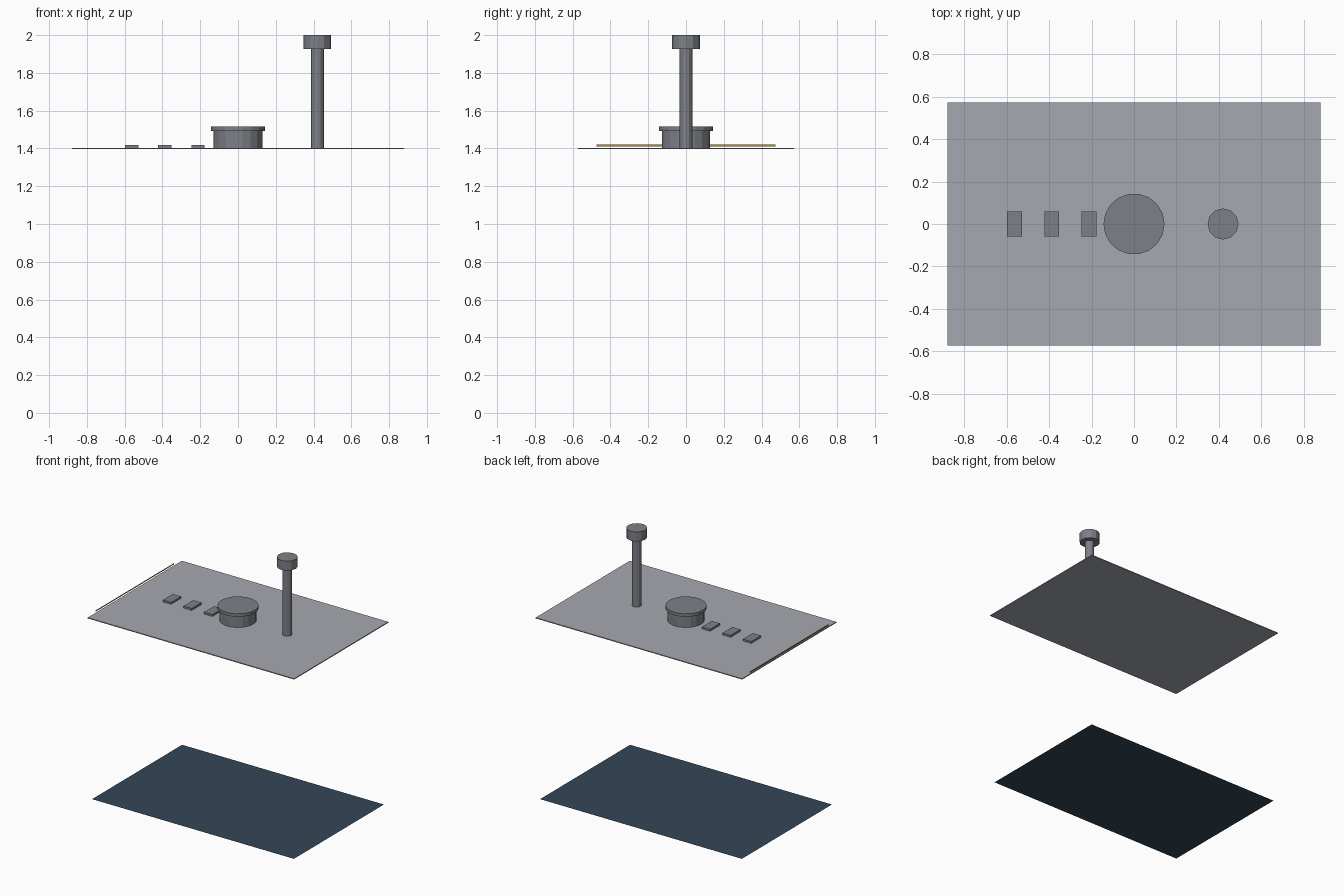
import bpy, bmesh, math
from mathutils import Matrix, Vector

if "Cube" in bpy.data.objects:
    bpy.data.objects.remove(bpy.data.objects["Cube"])


def material(name, rgb):
    m = bpy.data.materials.new(name)
    m.diffuse_color = (*rgb, 1)
    m.use_nodes = True
    m.node_tree.nodes["Principled BSDF"].inputs["Base Color"].default_value = m.diffuse_color
    return m


LIGHT = material("light_grey", (0.38, 0.395, 0.44))
GREY = material("mid_grey", (0.205, 0.216, 0.243))
BLUE = material("dark_blue", (0.034, 0.063, 0.10))
GOLD = material("gold", (0.45, 0.28, 0.06))
ROOF = 1.4


def finish(bm, name, mat):
    me = bpy.data.meshes.new(name)
    bm.to_mesh(me)
    bm.free()
    me.materials.append(mat)
    ob = bpy.data.objects.new(name, me)
    bpy.context.collection.objects.link(ob)
    return ob


def box(name, mat, lo, hi):
    bm = bmesh.new()
    size = [b - a for a, b in zip(lo, hi)]
    mid = [(a + b) / 2 for a, b in zip(lo, hi)]
    bmesh.ops.create_cube(bm, size=1, matrix=Matrix.Translation(mid) @ Matrix.Diagonal((*size, 1)))
    return finish(bm, name, mat)


def cylinder(name, mat, x, r, z0, z1, sides):
    bm = bmesh.new()
    turn = Matrix.Rotation(math.pi / 2, 4, 'Z')  # a vertex on the x axis
    bmesh.ops.create_cone(bm, cap_ends=True, segments=sides, radius1=r, radius2=r, depth=z1 - z0,
                          matrix=Matrix.Translation((x, 0, (z0 + z1) / 2)) @ turn)
    return finish(bm, name, mat)


def quad(name, mat, corners):
    bm = bmesh.new()
    bm.faces.new([bm.verts.new(Vector(c)) for c in corners])
    return finish(bm, name, mat)


def sheet(name, mat, hx, hy, z, up):
    c = [(-hx, -hy, z), (hx, -hy, z), (hx, hy, z), (-hx, hy, z)]
    return quad(name, mat, c if up else c[::-1])


# Open-sided body: only its floor and its ceiling under the roof plate
sheet("body_floor", BLUE, 0.86, 0.548, 0.0, False)
sheet("body_ceiling", BLUE, 0.86, 0.548, ROOF - 0.002, True)

# Roof plate
box("roof_plate", LIGHT, (-0.88, -0.573, ROOF - 0.004), (0.88, 0.573, ROOF + 0.003))

# Central drum vent with overhanging lid
cylinder("vent_drum", GREY, 0, 0.13, ROOF, 1.492, 18)
cylinder("vent_lid", GREY, 0, 0.144, 1.492, 1.515, 18)

# Tall pipe with cap
cylinder("pipe", GREY, 0.42, 0.034, ROOF, 1.927, 12)
cylinder("pipe_cap", GREY, 0.42, 0.073, 1.927, 2.0, 12)

# Row of small roof hatches
for i in range(3):
    x = -0.563 + 0.1755 * i
    box(f"hatch_{i + 1}", GREY, (x - 0.035, -0.06, ROOF), (x + 0.035, 0.06, ROOF + 0.018))

# Thin gold strip along the left edge
quad("edge_strip", GOLD, [(-0.88, 0.475, 1.411), (-0.88, -0.475, 1.411),
                          (-0.88, -0.475, 1.421), (-0.88, 0.475, 1.421)])
